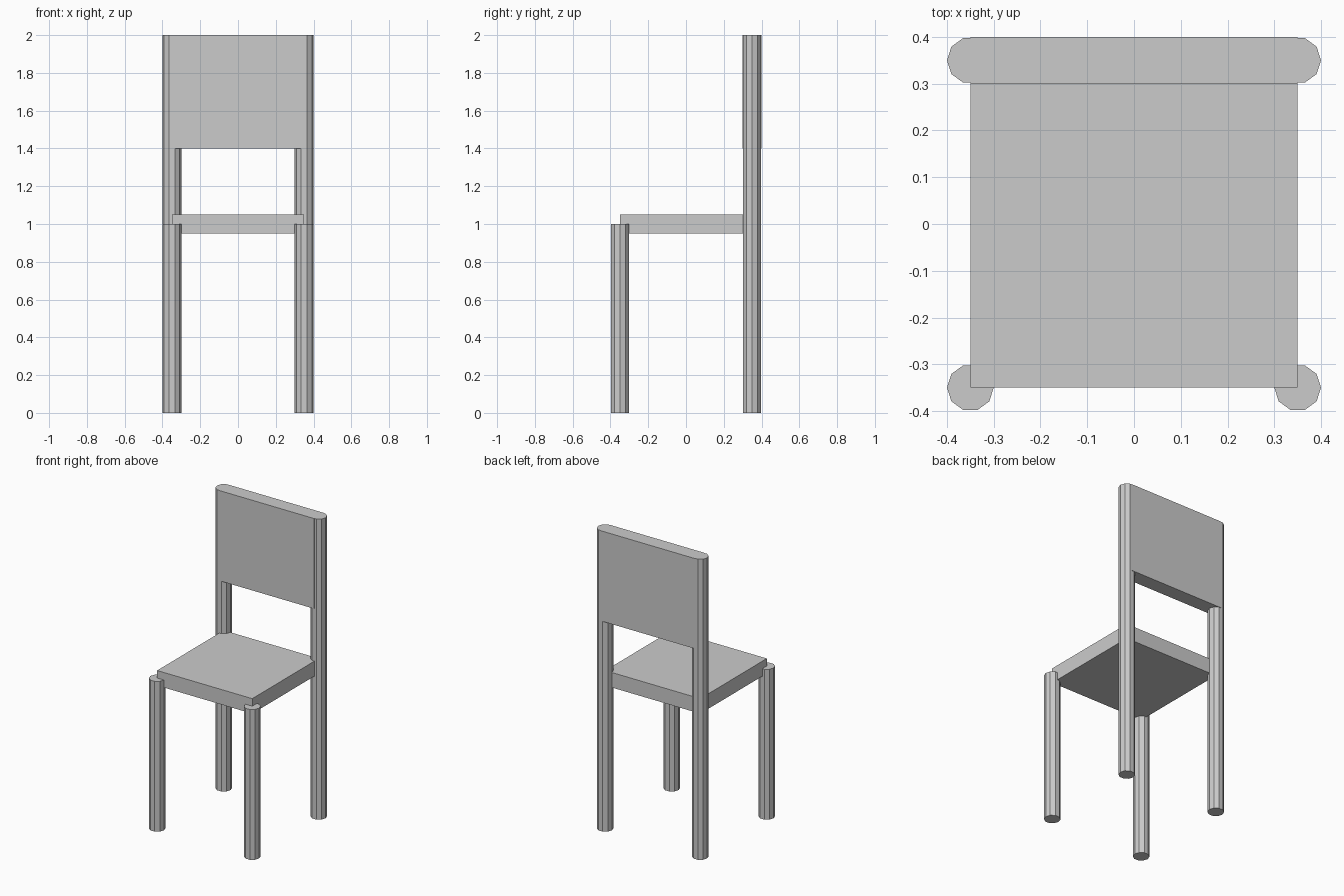
import bpy

cube = bpy.data.objects.get("Cube")
if cube:
    bpy.data.objects.remove(cube, do_unlink=True)

# One plain grey for the whole chair
GREY = (0.6, 0.6, 0.6, 1.0)
grey = bpy.data.materials.new("plain_grey")
grey.use_nodes = True
grey.diffuse_color = GREY
grey.node_tree.nodes["Principled BSDF"].inputs["Base Color"].default_value = GREY

INSET = 0.35       # leg centres and seat edge
LEG_RADIUS = 0.05


def finish(name):
    obj = bpy.context.object
    obj.name = obj.data.name = name
    obj.data.materials.append(grey)
    return obj


def box(name, low, high):
    size = [b - a for a, b in zip(low, high)]
    centre = [(a + b) / 2 for a, b in zip(low, high)]
    bpy.ops.mesh.primitive_cube_add(size=1, location=centre)
    obj = finish(name)
    for vert in obj.data.vertices:
        vert.co = [c * s for c, s in zip(vert.co, size)]
    return obj


def leg(name, x, y, height):
    # Ten-sided post with a corner pointing along x
    bpy.ops.mesh.primitive_cylinder_add(
        vertices=20 // 2, radius=LEG_RADIUS, depth=height,
        location=(x, y, height / 2))
    obj = finish(name)
    # The primitive starts its ring on +y, so swap the axes and restore facing
    for vert in obj.data.vertices:
        vert.co.x, vert.co.y = vert.co.y, -vert.co.x
    return obj


# Legs: short at the front, full height at the back
for side, sign in (("left", 1), ("right", -1)):
    leg(f"front_{side}_leg", sign * INSET, -INSET, 1.0)
    leg(f"back_{side}_leg", sign * INSET, INSET, 2.0)

# Seat slab and back panel
box("seat", (-INSET, -INSET, 0.95), (INSET, INSET, 1.05))
box("backrest", (-INSET, 0.3, 1.4), (INSET, 0.4, 2.0))
